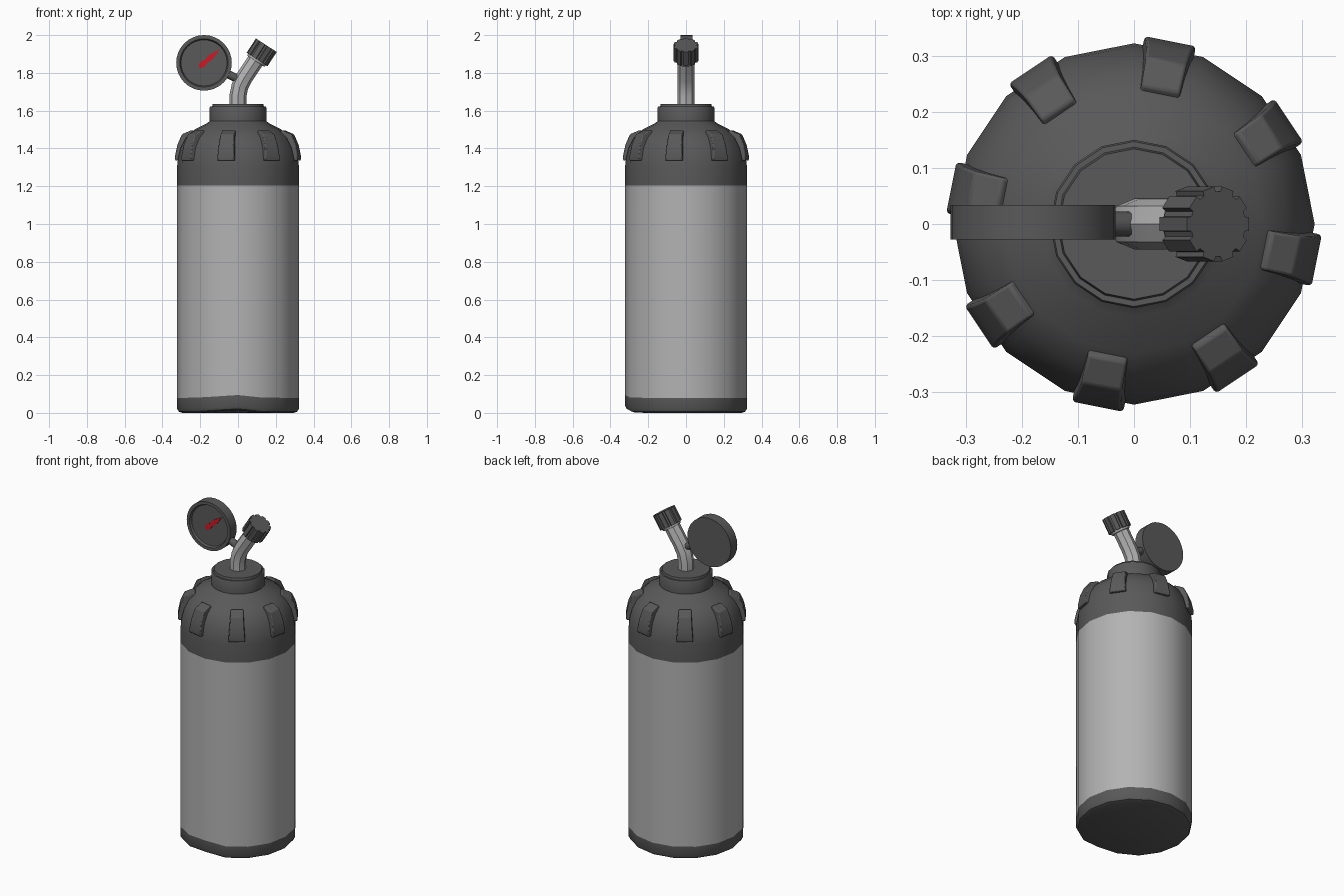
import bpy, bmesh, math
from mathutils import Vector, Matrix

if "Cube" in bpy.data.objects:
    bpy.data.objects.remove(bpy.data.objects["Cube"])


def material(name, rgb):
    m = bpy.data.materials.new(name)
    m.diffuse_color = (*rgb, 1)
    m.use_nodes = True
    m.node_tree.nodes["Principled BSDF"].inputs["Base Color"].default_value = m.diffuse_color
    return m


DARK = material("dark_grey", (0.1, 0.1, 0.1))
LIGHT = material("light_grey", (0.45, 0.45, 0.45))
RED = material("red", (0.6, 0.01, 0.02))


def finish(bm, name, mat, angle=35, matrix=None):
    bmesh.ops.remove_doubles(bm, verts=bm.verts, dist=1e-5)
    bmesh.ops.recalc_face_normals(bm, faces=bm.faces)
    me = bpy.data.meshes.new(name)
    bm.to_mesh(me)
    bm.free()
    if matrix:
        me.transform(matrix)
    me.materials.append(mat)
    ob = bpy.data.objects.new(name, me)
    bpy.context.collection.objects.link(ob)
    smooth(ob, angle)
    return ob


def smooth(ob, angle):
    bpy.ops.object.select_all(action='DESELECT')
    ob.select_set(True)
    bpy.context.view_layer.objects.active = ob
    bpy.ops.object.shade_smooth_by_angle(angle=math.radians(angle))


def dent(co):
    # slight upward dent at the lower front of the tank
    if co.y < -0.2 and co.z < 0.2:
        co.z += 0.016 * math.exp(-((co.x + 0.03) / 0.1) ** 2)


def lathe(name, profile, mat, sides=16, angle=35, matrix=None, dented=False):
    bm = bmesh.new()
    rings = []
    for r, z in profile:
        if r == 0:
            rings.append([bm.verts.new((0, 0, z))] * sides)
        else:
            rings.append([bm.verts.new((r * math.cos(2 * math.pi * i / sides),
                                        r * math.sin(2 * math.pi * i / sides), z))
                          for i in range(sides)])
    for a, b in zip(rings, rings[1:]):
        for i in range(sides):
            j = (i + 1) % sides
            bm.faces.new(list(dict.fromkeys((a[i], a[j], b[j], b[i]))))
    if dented:
        for v in bm.verts:
            dent(v.co)
    return finish(bm, name, mat, angle, matrix)


def prism(name, outline, depth, mat, angle=30, matrix=None):
    bm = bmesh.new()
    f = bm.faces.new([bm.verts.new((x, y, 0)) for x, y in outline])
    ext = bmesh.ops.extrude_face_region(bm, geom=[f])["geom"]
    for v in ext:
        if isinstance(v, bmesh.types.BMVert):
            v.co.z += depth
    return finish(bm, name, mat, angle, matrix)


R = 0.322

# Tank: base cup, cylinder wall, domed shoulder with neck
lathe("base_cup", [(0, 0), (0.295, 0), (0.314, 0.007), (R, 0.022), (R, 0.08)],
      DARK, angle=40, dented=True)
lathe("tank_wall", [(R, 0.08), (R, 1.205)], LIGHT, dented=True)
lathe("shoulder", [(R, 1.205), (R, 1.31), (0.317, 1.35), (0.303, 1.405), (0.275, 1.457),
                   (0.23, 1.5), (0.165, 1.533), (0.15, 1.545), (0.15, 1.617),
                   (0.147, 1.622), (0.137, 1.622), (0.134, 1.635), (0, 1.635)], DARK)

# Eight tapered lugs round the shoulder
LUG = [(0.27, 1.335), (0.33, 1.335), (0.332, 1.36), (0.32, 1.42),
       (0.296, 1.475), (0.245, 1.497), (0.2, 1.46)]
for k in range(8):
    bm = bmesh.new()
    sides = []
    for s in (-1, 1):
        sides.append([bm.verts.new((r, s * (0.047 - 0.075 * (z - 1.335)), z)) for r, z in LUG])
        bm.faces.new(sides[-1])
    for i in range(len(LUG)):
        j = (i + 1) % len(LUG)
        bm.faces.new((sides[0][i], sides[0][j], sides[1][j], sides[1][i]))
    lug = finish(bm, f"shoulder_lug_{k + 1}", DARK, 35,
                 Matrix.Rotation(math.radians(45 * k - 11.25), 4, 'Z'))
    bev = lug.modifiers.new("bevel", 'BEVEL')
    bev.width, bev.segments, bev.limit_method = 0.005, 2, 'ANGLE'

# Bent outlet pipe
cu = bpy.data.curves.new("outlet_pipe", 'CURVE')
cu.dimensions = '3D'
cu.bevel_depth, cu.bevel_resolution, cu.use_fill_caps = 0.045, 2, True
path = [(0, 1.62), (0, 1.68), (0.01, 1.73), (0.033, 1.775), (0.063, 1.82), (0.11, 1.89)]
sp = cu.splines.new('POLY')
sp.points.add(len(path) - 1)
for p, (x, z) in zip(sp.points, path):
    p.co = (x, 0, z, 1)
cu.materials.append(LIGHT)
pipe = bpy.data.objects.new("outlet_pipe", cu)
bpy.context.collection.objects.link(pipe)
bpy.ops.object.select_all(action='DESELECT')
pipe.select_set(True)
bpy.context.view_layer.objects.active = pipe
bpy.ops.object.convert(target='MESH')
smooth(bpy.context.object, 40)

# Ribbed cap and collar on the pipe end
tilt = Matrix.Translation((0.101, 0, 1.871)) @ Matrix.Rotation(math.radians(33), 4, 'Y')
teeth = 10
outline = []
for i in range(teeth):
    for off, r in ((-0.3, 0.067), (0.3, 0.067), (0.36, 0.058), (0.64, 0.058)):
        a = 2 * math.pi * (i + off) / teeth
        outline.append((r * math.cos(a), r * math.sin(a)))
cap = prism("ribbed_cap", outline, 0.09, DARK, 25, tilt)
lathe("cap_collar", [(0, -0.012), (0.052, -0.012), (0.056, -0.006), (0.056, 0.004), (0, 0.004)],
      LIGHT, matrix=tilt)

# Gauge: dished dial with rim, stem to the pipe, needle
face = Matrix.Translation((-0.18, 0.003, 1.853)) @ Matrix.Rotation(math.pi / 2, 4, 'X')
lathe("gauge_dial", [(0, -0.031), (0.147, -0.031), (0.147, 0.031), (0.128, 0.031),
                     (0.122, 0.018), (0, 0.018)], DARK, sides=32, matrix=face)
a, b = Vector((-0.06, 0, 1.797)), Vector((0.015, 0, 1.76))
stem = Matrix.Translation(a) @ (b - a).to_track_quat('Z', 'Y').to_matrix().to_4x4()
lathe("gauge_stem", [(0, 0), (0.022, 0), (0.022, (b - a).length), (0, (b - a).length)],
      DARK, sides=12, matrix=stem)

half = [(-0.03, 0.006), (-0.02, 0.014), (0, 0.016), (0.02, 0.01), (0.05, 0.015), (0.115, 0)]
needle = half + [(x, -y) for x, y in reversed(half[:-1])]
prism("gauge_needle", needle, 0.006, RED, 30,
      face @ Matrix.Translation((-0.002, -0.003, 0.018)) @ Matrix.Rotation(math.radians(41), 4, 'Z'))
